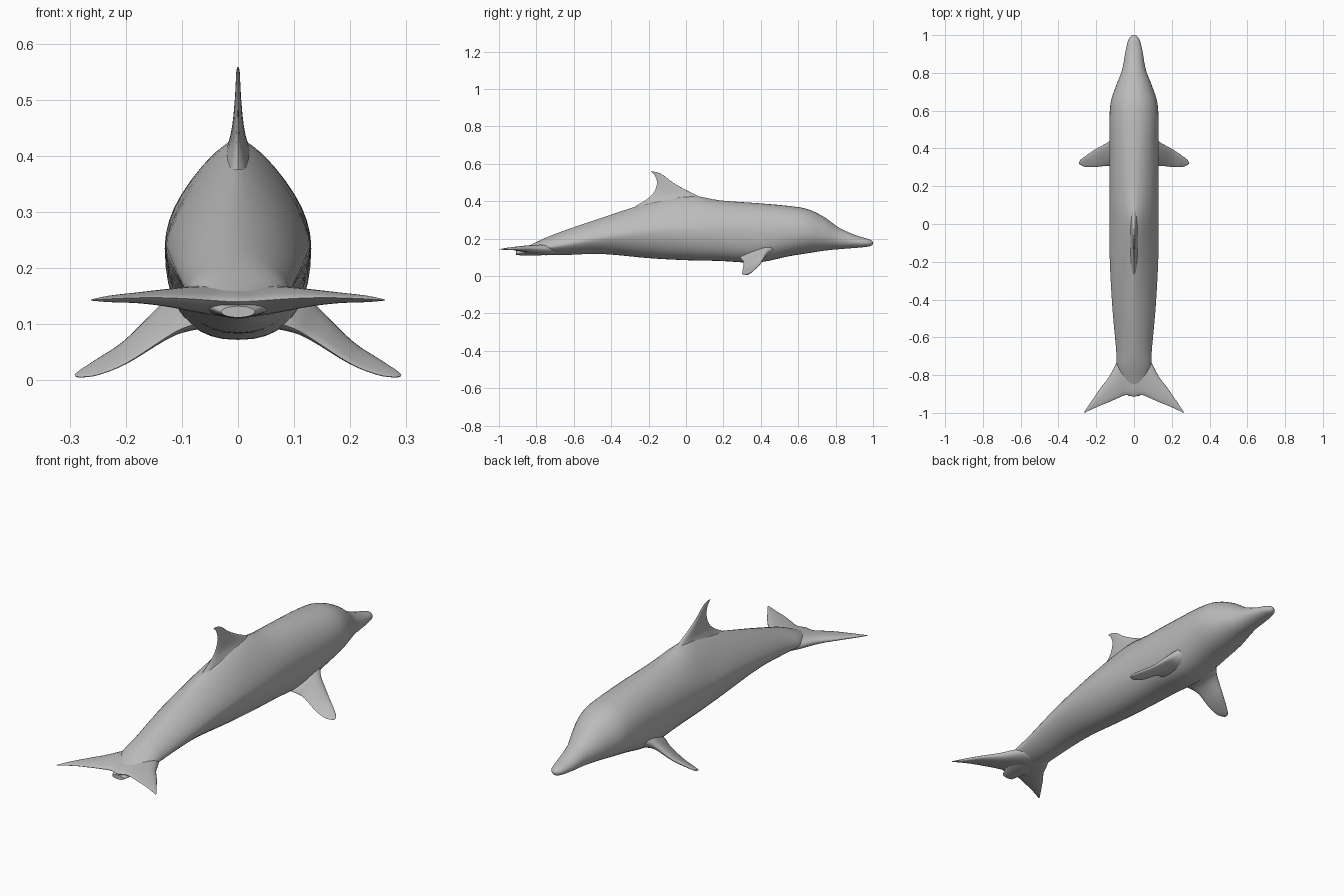
import bpy, bmesh, math
from mathutils import Vector

if "Cube" in bpy.data.objects:
    bpy.data.objects.remove(bpy.data.objects["Cube"])

skin = bpy.data.materials.new("grey skin")
skin.diffuse_color = (0.5, 0.5, 0.5, 1)
skin.use_nodes = True
skin.node_tree.nodes["Principled BSDF"].inputs["Base Color"].default_value = skin.diffuse_color


def smooth_rows(rows, steps):
    """Catmull-Rom interpolation between rows of numbers."""
    out = []
    for i in range(len(rows) - 1):
        a, b = rows[max(i - 1, 0)], rows[i]
        c, d = rows[i + 1], rows[min(i + 2, len(rows) - 1)]
        for k in range(steps):
            t = k / steps
            out.append([0.5 * (2 * q + (r - p) * t + (2 * p - 5 * q + 4 * r - s) * t * t
                               + (3 * q - p - 3 * r + s) * t ** 3)
                        for p, q, r, s in zip(a, b, c, d)])
    return out + [list(rows[-1])]


def loft(name, rings, mirror=False):
    """Skin a list of equal closed rings and cap both ends."""
    bm = bmesh.new()
    vs = [[bm.verts.new(p) for p in ring] for ring in rings]
    n = len(vs[0])
    for a, b in zip(vs, vs[1:]):
        for i in range(n):
            bm.faces.new((a[i], a[(i + 1) % n], b[(i + 1) % n], b[i]))
    bm.faces.new(vs[0])
    bm.faces.new(vs[-1])
    bmesh.ops.recalc_face_normals(bm, faces=bm.faces)
    me = bpy.data.meshes.new(name)
    bm.to_mesh(me)
    bm.free()
    me.materials.append(skin)
    ob = bpy.data.objects.new(name, me)
    bpy.context.collection.objects.link(ob)
    bpy.ops.object.select_all(action='DESELECT')
    ob.select_set(True)
    bpy.context.view_layer.objects.active = ob
    bpy.ops.object.shade_smooth_by_angle(angle=math.radians(60))
    if mirror:
        ob.modifiers.new("mirror", 'MIRROR')
    return ob


def power(v, p):
    return math.copysign(abs(v) ** (2 / p), v)


# Body: y, bottom, top, half width, widest height, top roundness, bottom roundness
stations = [
    (-0.91, .112, .132, .030, .122, 2.0, 2.0),
    (-0.82, .110, .172, .070, .140, 1.8, 1.7),
    (-0.75, .112, .205, .090, .152, 1.8, 1.6),
    (-0.66, .112, .240, .095, .165, 1.7, 1.6),
    (-0.45, .118, .312, .114, .205, 1.6, 1.7),
    (-0.20, .096, .392, .128, .240, 1.4, 1.9),
    (0.00, .085, .432, .130, .245, 1.4, 2.1),
    (0.18, .081, .405, .130, .245, 1.7, 2.3),
    (0.38, .073, .390, .130, .235, 1.9, 2.4),
    (0.55, .106, .375, .130, .235, 2.0, 2.2),
    (0.65, .122, .358, .122, .230, 2.0, 2.0),
    (0.74, .136, .315, .092, .215, 2.0, 2.0),
    (0.82, .144, .258, .062, .195, 2.0, 2.0),
    (0.91, .151, .218, .046, .182, 2.0, 2.0),
    (0.97, .157, .200, .032, .178, 2.0, 2.0),
    (0.992, .163, .190, .018, .177, 2.0, 2.0),
    (1.00, .172, .181, .005, .176, 2.0, 2.0),
]
rings = []
for y, lo, hi, w, mid, pt, pb in smooth_rows(stations, 5):
    ring = []
    for k in range(40):
        t = math.tau * k / 40
        c, s = math.cos(t), math.sin(t)
        p, h = (pt, hi - mid) if s >= 0 else (pb, mid - lo)
        ring.append((w * power(c, p), y, mid + h * power(s, p)))
    rings.append(ring)
loft("body", rings)


def blade_ring(front, back, normal, thick, n=20):
    """Streamlined section between two edge points, fullest near the front."""
    front, back, normal = Vector(front), Vector(back), Vector(normal).normalized()
    ring = []
    for k in range(n):
        t = math.tau * k / n
        u = 0.5 - 0.5 * math.cos(t)
        ring.append(front.lerp(back, u) + normal * thick * math.sin(t) * (1.25 - 0.7 * u))
    return ring


# Dorsal fin: height, front y, back y, half thickness
fin = [(.375, .10, -.27, .040), (.40, .09, -.225, .029), (.43, .06, -.186, .016),
       (.46, .00, -.165, .010), (.50, -.07, -.155, .006), (.535, -.115, -.165, .004),
       (.552, -.145, -.180, .003), (.558, -.168, -.186, .001)]
loft("dorsal_fin", [blade_ring((0, f, z), (0, b, z), (1, 0, 0), t)
                    for z, f, b, t in smooth_rows(fin, 4)])

# Tail flukes: x, front y, back y, height, half thickness
half = [(0, -.66, -.915, .140, .030), (.04, -.67, -.905, .142, .028),
        (.085, -.72, -.922, .145, .023), (.13, -.805, -.942, .147, .016),
        (.18, -.872, -.962, .147, .010), (.23, -.945, -.984, .145, .006),
        (.262, -.992, -1.0, .143, .001)]
span = [(-x, *rest) for x, *rest in half[:0:-1]] + half
loft("tail_flukes", [blade_ring((x, f, z), (x, b, z), (0, 0, 1), t)
                     for x, f, b, z, t in smooth_rows(span, 4)])

# Flippers: x, leading edge y and z, trailing edge y and z, half thickness
flipper = [(.06, .52, .150, .28, .105, .042), (.10, .475, .142, .295, .092, .032),
           (.135, .435, .122, .308, .072, .021), (.20, .398, .066, .302, .030, .012),
           (.25, .365, .034, .301, .010, .009), (.28, .342, .015, .310, .006, .006),
           (.29, .328, .009, .319, .007, .002)]
loft("flipper", [blade_ring((x, fy, fz), (x, by, bz), (.5, 0, .85), t)
                 for x, fy, fz, by, bz, t in smooth_rows(flipper, 4)], mirror=True)
